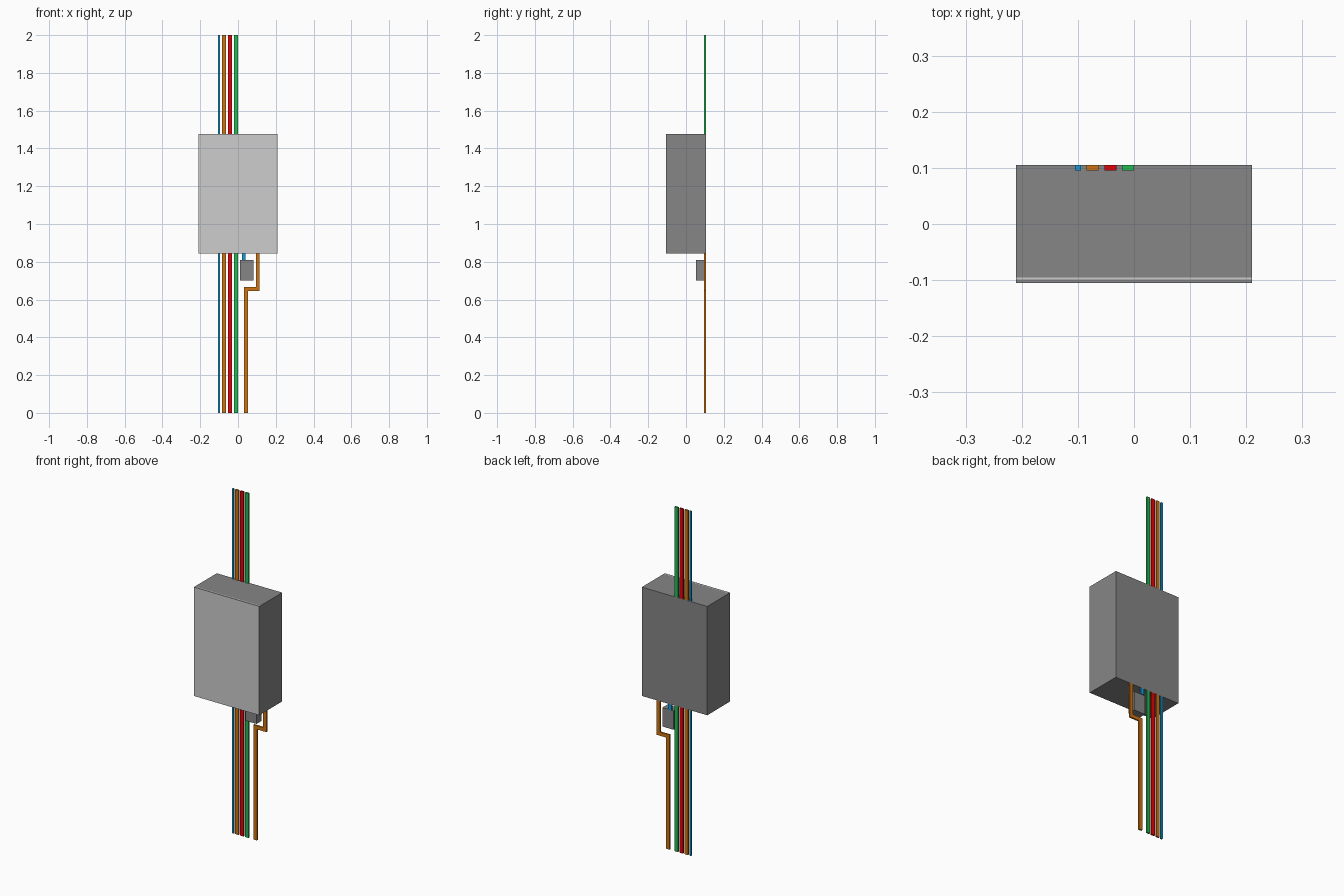
import bpy, bmesh

if "Cube" in bpy.data.objects:
    bpy.data.objects.remove(bpy.data.objects["Cube"])


def material(name, rgb):
    m = bpy.data.materials.new(name)
    m.diffuse_color = (*rgb, 1)
    m.use_nodes = True
    m.node_tree.nodes["Principled BSDF"].inputs["Base Color"].default_value = m.diffuse_color
    return m


DARK = material("dark grey", (0.24, 0.24, 0.24))
LIGHT = material("light grey", (0.61, 0.61, 0.61))
BLUE = material("blue", (0.01, 0.33, 0.66))
ORANGE = material("orange", (0.61, 0.17, 0.006))
RED = material("red", (0.75, 0.001, 0.003))
GREEN = material("green", (0.018, 0.49, 0.09))


def add_mesh(name, bm, mats):
    me = bpy.data.meshes.new(name)
    bm.to_mesh(me)
    bm.free()
    for m in mats:
        me.materials.append(m)
    ob = bpy.data.objects.new(name, me)
    bpy.context.collection.objects.link(ob)
    return ob


def box(name, x, y, z, *mats, accent=(0, -1, 0)):
    """Box from (min, max) ranges; a second material colours the accent side."""
    bm = bmesh.new()
    bmesh.ops.create_cube(bm, size=1)
    for v in bm.verts:
        v.co = [r[0] if c < 0 else r[1] for c, r in zip(v.co, (x, y, z))]
    bm.normal_update()
    if len(mats) > 1:
        for f in bm.faces:
            f.material_index = int(f.normal.dot(accent) > 0.9)
    return add_mesh(name, bm, mats)


BOTTOM, TOP = 0.845, 1.477
WALL = (0.0955, 0.105)

# Cabinet: body, seam that is light on top, and door with a light front
W = (-0.21, 0.21)
box("cabinet_body", W, (-0.095, 0.105), (BOTTOM, TOP), DARK)
box("door_seam", W, (-0.099, -0.095), (BOTTOM, TOP), DARK, LIGHT,
    accent=(0, 0, 1))
box("cabinet_door", W, (-0.105, -0.099), (BOTTOM, TOP), DARK, LIGHT)

# Four straight conduits above and below the cabinet
for name, x, mat in (("blue", (-0.1055, -0.0945), BLUE),
                     ("orange", (-0.085, -0.063), ORANGE),
                     ("red", (-0.053, -0.031), RED),
                     ("green", (-0.021, 0.0), GREEN)):
    box(name + "_conduit_lower", x, WALL, (0, BOTTOM), mat)
    box(name + "_conduit_upper", x, WALL, (TOP, 2), mat)

# Small junction box and its short feed
box("junction_box", (0.01, 0.082), (0.053, 0.1), (0.70, 0.81), DARK)
box("junction_feed", (0.021, 0.041), WALL, (0.81, BOTTOM), BLUE)

# Stepped conduit: one extruded outline
outline = [(0.032, 0), (0.054, 0), (0.054, 0.645), (0.115, 0.645),
           (0.115, BOTTOM), (0.094, BOTTOM), (0.094, 0.666), (0.032, 0.666)]
bm = bmesh.new()
front = [bm.verts.new((x, WALL[0], z)) for x, z in outline]
back = [bm.verts.new((x, WALL[1], z)) for x, z in outline]
bm.faces.new(front)
bm.faces.new(back[::-1])
for i in range(len(outline)):
    bm.faces.new((front[i - 1], back[i - 1], back[i], front[i]))
bmesh.ops.recalc_face_normals(bm, faces=bm.faces)
add_mesh("stepped_conduit", bm, [ORANGE])
